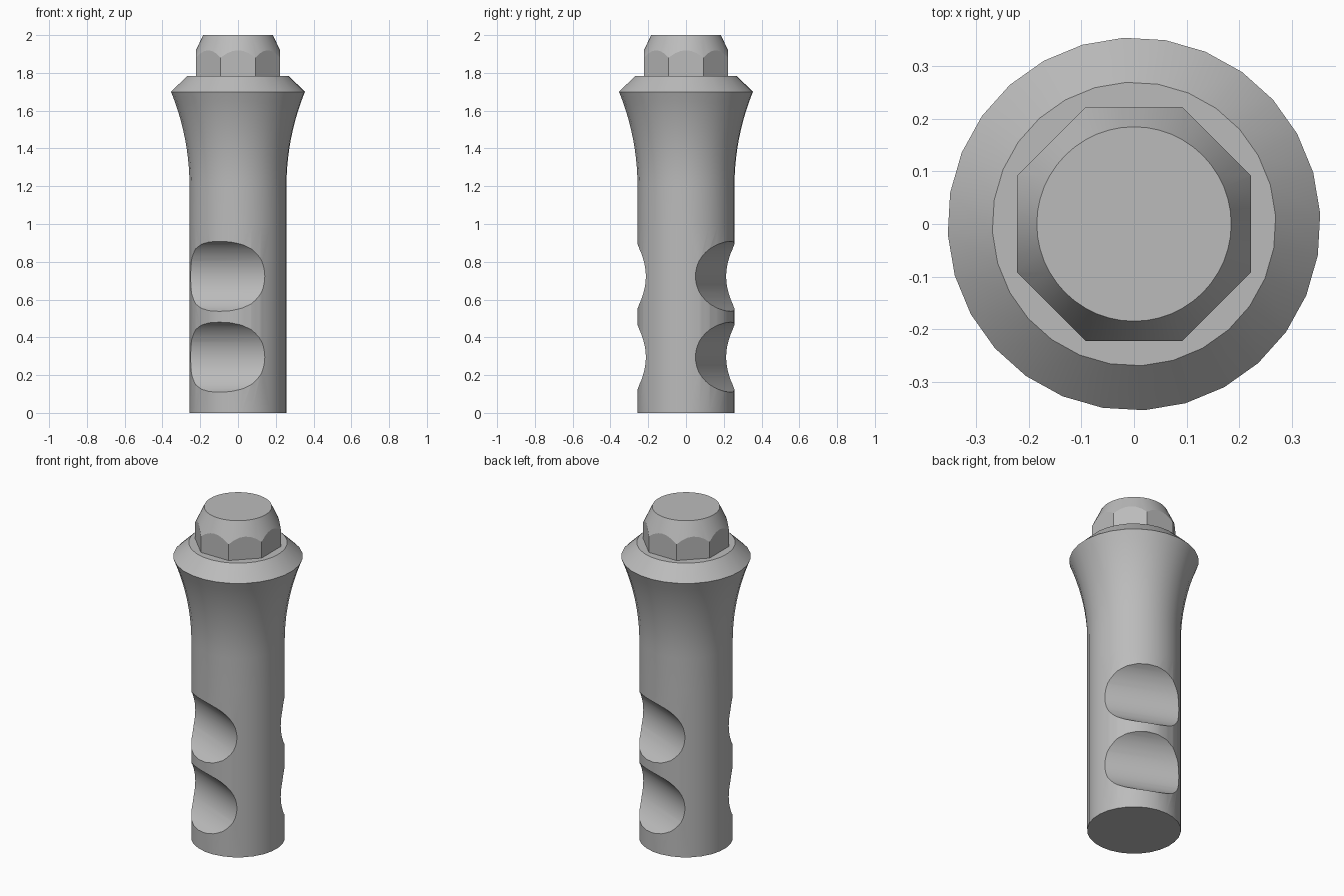
import bpy, bmesh
from math import radians, sqrt, pi, cos, sin, tan
from mathutils import Matrix

cube = bpy.data.objects.get("Cube")
if cube:
    bpy.data.objects.remove(cube, do_unlink=True)

metal = bpy.data.materials.new("light grey metal")
metal.use_nodes = True
grey = (0.5, 0.5, 0.5, 1)
metal.diffuse_color = grey
metal.node_tree.nodes["Principled BSDF"].inputs["Base Color"].default_value = grey


def make_object(name, bm):
    bmesh.ops.recalc_face_normals(bm, faces=bm.faces)
    mesh = bpy.data.meshes.new(name)
    bm.to_mesh(mesh)
    bm.free()
    mesh.materials.append(metal)
    obj = bpy.data.objects.new(name, mesh)
    bpy.context.collection.objects.link(obj)
    return obj


def lathe(name, profile, sides, turn=0):
    """Solid of revolution from (radius, height) pairs, capped at both ends."""
    bm = bmesh.new()
    rings = []
    for r, z in profile:
        angles = [turn + 2 * pi * i / sides for i in range(sides)]
        rings.append([bm.verts.new((r * cos(a), r * sin(a), z)) for a in angles])
    for low, high in zip(rings, rings[1:]):
        for i in range(sides):
            j = (i + 1) % sides
            bm.faces.new((low[i], low[j], high[j], high[i]))
    bm.faces.new(rings[0][::-1])
    bm.faces.new(rings[-1])
    return make_object(name, bm)


def boolean(obj, helper, operation):
    helper.hide_render = True
    mod = obj.modifiers.new("cut", "BOOLEAN")
    mod.operation, mod.solver, mod.object = operation, "EXACT", helper
    bpy.context.view_layer.objects.active = obj
    bpy.ops.object.modifier_apply(modifier=mod.name)
    bpy.data.objects.remove(helper, do_unlink=True)


def smooth(obj, angle):
    bpy.ops.object.select_all(action="DESELECT")
    obj.select_set(True)
    bpy.context.view_layer.objects.active = obj
    bpy.ops.object.shade_smooth_by_angle(angle=radians(angle))


# Handle: straight shaft, arc flare and bevelled collar
shaft_r, flare_z, arc_r = 0.257, 1.2, 1.325
profile = [(shaft_r, 0), (shaft_r, 1.0)]
for i in range(11):
    dz = 0.05 * i
    profile.append((shaft_r + arc_r - sqrt(arc_r ** 2 - dz ** 2), flare_z + dz))
profile.append((0.27, 1.783))
handle = lathe("handle", profile, 28, radians(3.2))

# Scooped grips: two round grooves on each of two opposite sides
for angle in (67.5, 247.5):
    for z in (0.295, 0.723):
        bm = bmesh.new()
        place = (Matrix.Rotation(radians(angle), 4, "Z")
                 @ Matrix.Translation((0.35, 0, z))
                 @ Matrix.Rotation(pi / 2, 4, "X"))
        bmesh.ops.create_cone(bm, cap_ends=True, segments=48, radius1=0.208,
                              radius2=0.208, depth=1, matrix=place)
        boolean(handle, make_object("groove_cutter", bm), "DIFFERENCE")
smooth(handle, 30)

# Eight-sided nut with a conical chamfer
corner_r = 0.2225 / cos(pi / 8)
nut = lathe("nut", [(corner_r, 1.775), (corner_r, 2.1)], 8, pi / 8)
slope = 2.14
cone = lathe("chamfer_cone", [(0.185 + 0.3 / slope, 1.7), (0.185, 2.0)], 48)
boolean(nut, cone, "INTERSECT")
smooth(nut, 20)
